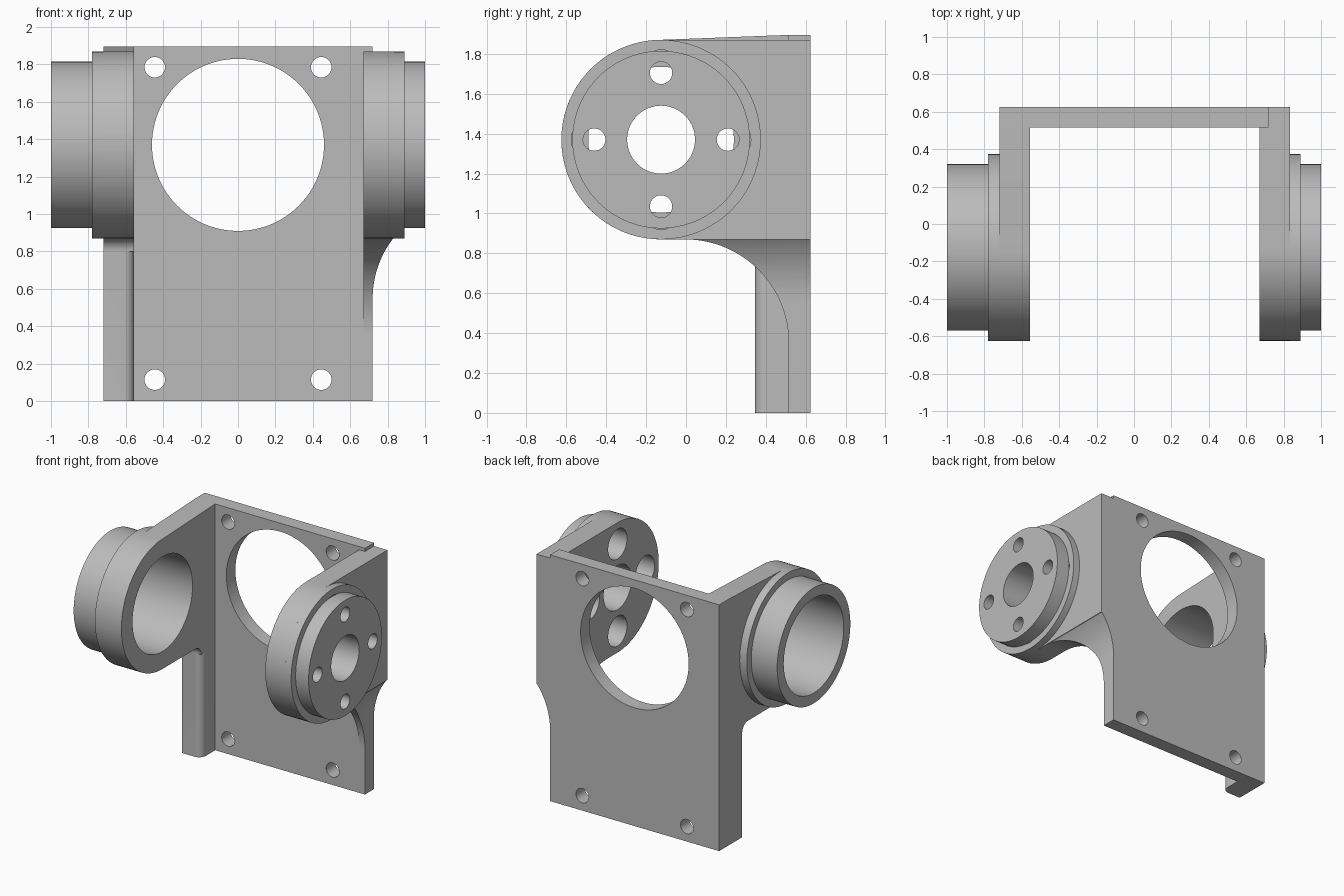
import bpy
import bmesh
from math import sin, cos, radians

if "Cube" in bpy.data.objects:
    bpy.data.objects.remove(bpy.data.objects["Cube"], do_unlink=True)

grey = bpy.data.materials.new("plain grey")
grey.use_nodes = True
grey.diffuse_color = (0.5, 0.5, 0.5, 1)
grey.node_tree.nodes["Principled BSDF"].inputs["Base Color"].default_value = (0.5, 0.5, 0.5, 1)

AXIS_Y, AXIS_Z = -0.125, 1.37      # shared axis of the two bearing bosses
RING, BOSS = 0.5, 0.445
BACK, INNER = 0.625, 0.515         # back and front faces of the plate
TOP, LOW = 1.895, AXIS_Z - RING


def arc(cu, cv, r, start, end, steps=24):
    angles = [radians(start + (end - start) * i / steps) for i in range(steps + 1)]
    return [(cu + r * cos(a), cv + r * sin(a)) for a in angles]


def prism(name, points, axis, lo, hi):
    """Extrude a 2D outline along x, y or z."""
    place = {"x": lambda u, v, d: (d, u, v),
             "y": lambda u, v, d: (u, d, v),
             "z": lambda u, v, d: (u, v, d)}[axis]
    bm = bmesh.new()
    ends = [[bm.verts.new(place(u, v, d)) for u, v in points] for d in (lo, hi)]
    n = len(points)
    bm.faces.new(ends[0])
    bm.faces.new(ends[1])
    for i in range(n):
        j = (i + 1) % n
        bm.faces.new((ends[0][i], ends[0][j], ends[1][j], ends[1][i]))
    bmesh.ops.recalc_face_normals(bm, faces=bm.faces)
    mesh = bpy.data.meshes.new(name)
    bm.to_mesh(mesh)
    bm.free()
    mesh.materials.append(grey)
    obj = bpy.data.objects.new(name, mesh)
    bpy.context.collection.objects.link(obj)
    return obj


def rod(name, u, v, r, axis, lo, hi, steps=96):
    return prism(name, arc(u, v, r, 0, 360, steps)[:-1], axis, lo, hi)


def combine(obj, others, operation):
    bpy.context.view_layer.objects.active = obj
    for other in others:
        mod = obj.modifiers.new(operation.lower(), "BOOLEAN")
        mod.operation, mod.solver, mod.object = operation, "EXACT", other
        bpy.ops.object.modifier_apply(modifier=mod.name)
        bpy.data.objects.remove(other, do_unlink=True)


def finish(obj):
    bpy.ops.object.select_all(action="DESELECT")
    obj.select_set(True)
    bpy.context.view_layer.objects.active = obj
    bpy.ops.object.shade_smooth_by_angle(angle=radians(30))


# Back plate with a large opening and four screw holes
plate = prism("back_plate", [(-0.72, 0), (0.72, 0), (0.72, TOP), (-0.72, TOP)], "y", INNER, BACK)
holes = [rod("opening", 0, AXIS_Z, 0.46, "y", 0.4, 0.8)]
holes += [rod("screw_hole", x, z, 0.055, "y", 0.4, 0.8, 32)
          for x in (-0.445, 0.445) for z in (0.115, 1.785)]
combine(plate, holes, "DIFFERENCE")
finish(plate)

# Right arm: sloped top, small fillet into a pillar, open bearing sleeve
outline = arc(AXIS_Y, AXIS_Z, RING, 92, 270, 64)
outline += arc(0.275, LOW - 0.07, 0.07, 90, 0, 10)
outline += [(BACK, LOW - 0.07), (BACK, TOP), (INNER, TOP)]
right_arm = prism("right_arm", outline, "x", -0.72, -0.555)
corner = arc(-0.61, 0.40, 0.055, -90, 0, 10)
pillar = prism("pillar", [(-0.72, BACK), (-0.72, 0.345)] + corner + [(-0.555, BACK)], "z", 0, LOW)
ring = rod("ring", AXIS_Y, AXIS_Z, RING, "x", -0.78, -0.555)
boss = rod("boss", AXIS_Y, AXIS_Z, BOSS, "x", -1, -0.6)
combine(right_arm, [pillar, ring, boss], "UNION")
combine(right_arm, [rod("bore", AXIS_Y, AXIS_Z, 0.365, "x", -1.2, -0.4)], "DIFFERENCE")
finish(right_arm)

# Left arm: level top, stepped flange
outline = arc(AXIS_Y, AXIS_Z, RING, 90, 270, 64) + [(BACK, LOW), (BACK, AXIS_Z + RING)]
left_arm = prism("left_arm", outline, "x", 0.67, 0.835)
ring = rod("ring", AXIS_Y, AXIS_Z, RING, "x", 0.67, 0.89)
boss = rod("boss", AXIS_Y, AXIS_Z, BOSS, "x", 0.7, 1)
combine(left_arm, [ring, boss], "UNION")

# Flange holes, each widened on the inner side
cuts = [rod("centre_hole", AXIS_Y, AXIS_Z, 0.17, "x", 0.4, 1.2)]
for y, z in [p for p in arc(AXIS_Y, AXIS_Z, 0.335, 0, 270, 3)]:
    cuts.append(rod("bolt_hole", y, z, 0.056, "x", 0.4, 1.2, 32))
    cuts.append(rod("counterbore", y, z, 0.115, "x", 0.4, 0.89, 48))
combine(left_arm, cuts, "DIFFERENCE")
finish(left_arm)

# Curved web under the left arm, flaring outward toward the top
web = prism("left_web", arc(-0.005, LOW - 0.52, 0.52, 90, 0, 32) + [(BACK, LOW - 0.52), (BACK, LOW)],
            "x", 0.67, 0.9)
flare = prism("flare", [(0.6, 0.2), (0.72, 0.2)] + arc(1.24, 0.55, 0.52, 180, 142, 20) + [(0.6, LOW)],
              "y", -0.8, 0.8)
combine(web, [flare], "INTERSECT")
finish(web)
